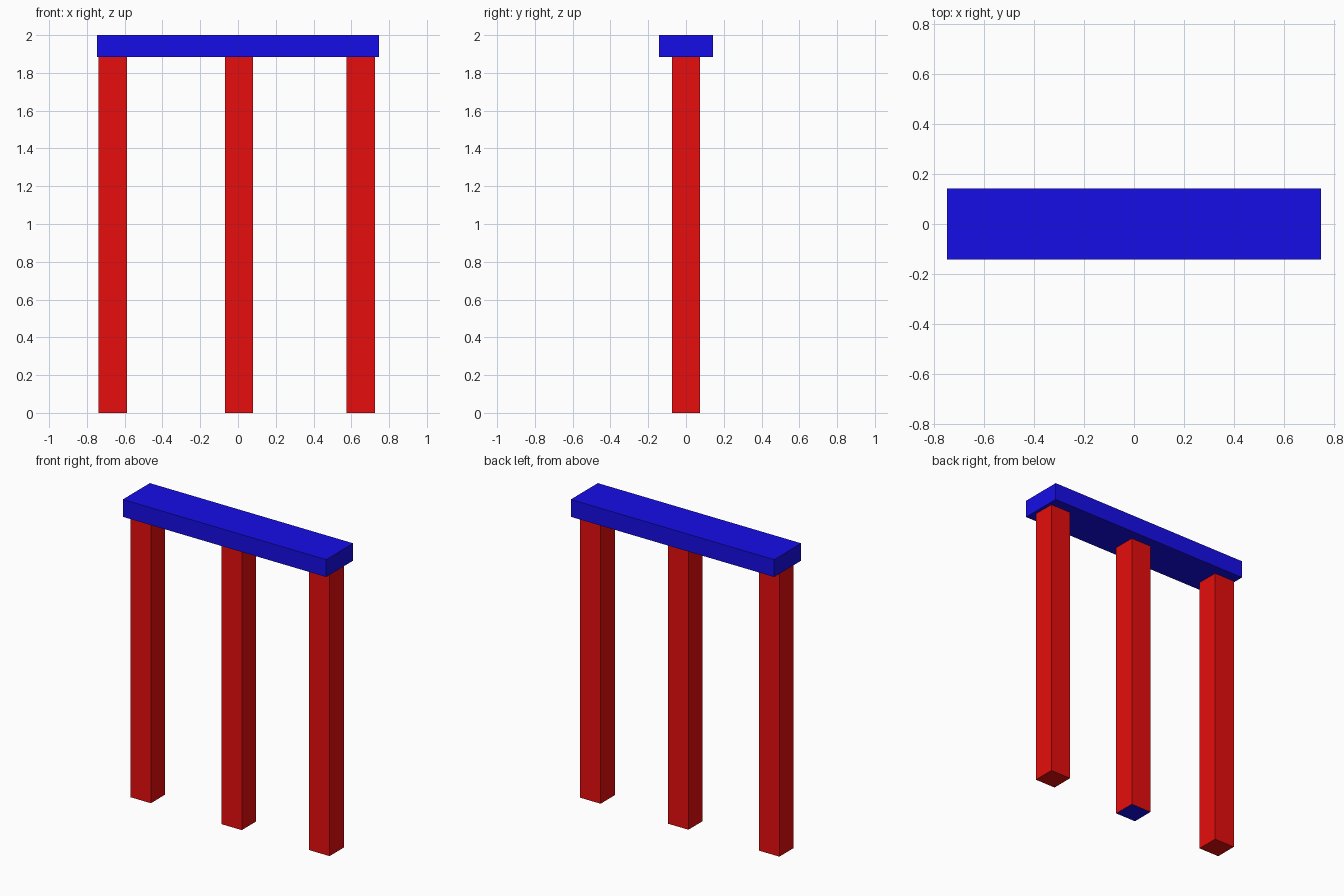
import bpy

if "Cube" in bpy.data.objects:
    bpy.data.objects.remove(bpy.data.objects["Cube"])


def material(name, color):
    mat = bpy.data.materials.new(name)
    mat.diffuse_color = color
    mat.use_nodes = True
    mat.node_tree.nodes["Principled BSDF"].inputs["Base Color"].default_value = mat.diffuse_color
    return mat


red = material("red_paint", (0.8, 0.004, 0.004, 1))
blue = material("blue_paint", (0.008, 0.004, 0.8, 1))


def box(name, center, size, mat):
    bpy.ops.mesh.primitive_cube_add(size=1, location=center)
    obj = bpy.context.object
    obj.name = name
    obj.scale = size
    bpy.ops.object.transform_apply(location=False, rotation=False, scale=True)
    obj.data.materials.append(mat)
    return obj


BEAM_BOTTOM = 1.885
BEAM_TOP = 2.0

# Top beam
box("top_beam", (0, 0, (BEAM_BOTTOM + BEAM_TOP) / 2),
    (1.494, 0.284, BEAM_TOP - BEAM_BOTTOM), blue)

# Three square posts
posts = {}
for name, x in (("left_post", -0.663), ("middle_post", 0.005), ("right_post", 0.65)):
    posts[name] = box(name, (x, 0, BEAM_BOTTOM / 2), (0.15, 0.149, BEAM_BOTTOM), red)

# Blue foot face under the middle post
mesh = posts["middle_post"].data
mesh.materials.append(blue)
for face in mesh.polygons:
    if face.normal.z < -0.5:
        face.material_index = 1
